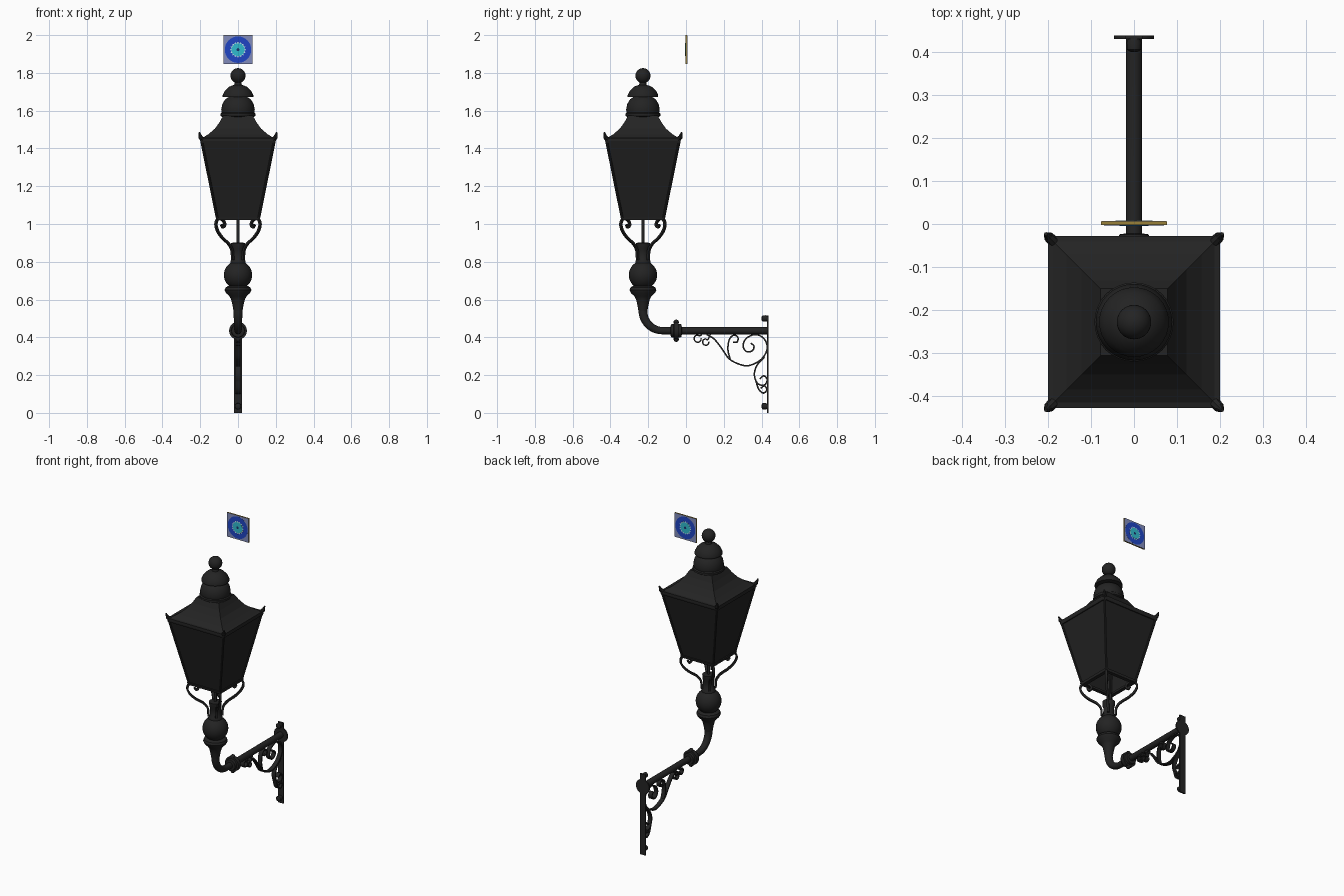
import bpy, bmesh
from math import pi, sin, cos, radians
from mathutils import Vector, Matrix

if "Cube" in bpy.data.objects:
    bpy.data.objects.remove(bpy.data.objects["Cube"], do_unlink=True)

AXIS = -0.228      # y of the lantern's centre line
PIPE_Z = 0.435     # height of the horizontal arm


def material(name, r, g, b):
    m = bpy.data.materials.new(name)
    m.use_nodes = True
    m.diffuse_color = (r, g, b, 1)
    node = next(n for n in m.node_tree.nodes if n.type == 'BSDF_PRINCIPLED')
    node.inputs["Base Color"].default_value = (r, g, b, 1)
    node.inputs["Roughness"].default_value = 0.7
    return m


IRON = material("black iron", 0.017, 0.017, 0.017)
PANE = material("dark pane", 0.015, 0.015, 0.015)
BRASS = material("brass edge", 0.32, 0.22, 0.04)
LAVENDER = material("lavender", 0.22, 0.26, 0.5)
BLUE = material("blue", 0.014, 0.06, 0.55)
WHITE = material("pale cyan", 0.55, 0.85, 0.85)
CYAN = material("cyan", 0.03, 0.5, 0.62)
NAVY = material("navy", 0.01, 0.03, 0.15)


def finish(name, bm, mat, smooth=True):
    bmesh.ops.recalc_face_normals(bm, faces=bm.faces)
    me = bpy.data.meshes.new(name)
    bm.to_mesh(me)
    bm.free()
    me.materials.append(mat)
    ob = bpy.data.objects.new(name, me)
    bpy.context.collection.objects.link(ob)
    if smooth:
        bpy.ops.object.select_all(action='DESELECT')
        ob.select_set(True)
        bpy.context.view_layer.objects.active = ob
        bpy.ops.object.shade_smooth_by_angle(angle=radians(40))
    return ob


def loft(bm, rings, caps=True):
    """Skin a list of closed rings of points."""
    vs = [[bm.verts.new(p) for p in ring] for ring in rings]
    for a, b in zip(vs, vs[1:]):
        for i in range(len(a)):
            j = (i + 1) % len(a)
            bm.faces.new((a[i], a[j], b[j], b[i]))
    if caps:
        bm.faces.new(vs[0])
        bm.faces.new(vs[-1])


def lathe(name, profile, origin, along_y=False, sides=32, mat=IRON):
    """Turn (radius, height) pairs around z, or around y."""
    turn = Matrix.Rotation(-pi / 2, 4, 'X') if along_y else Matrix()
    bm = bmesh.new()
    loft(bm, [[Vector(origin) + turn @ Vector((r * cos(2 * pi * i / sides), r * sin(2 * pi * i / sides), h))
               for i in range(sides)] for r, h in profile])
    return finish(name, bm, mat)


def ball(radius, centre, n=12):
    """Profile of a sphere."""
    return [(max(radius * sin(pi * i / n), 0.001), centre - radius * cos(pi * i / n)) for i in range(n + 1)]


def square(half, z):
    return [Vector((x * half, AXIS + y * half, z)) for x, y in ((-1, -1), (1, -1), (1, 1), (-1, 1))]


def smooth_path(points, n=6):
    """Catmull-Rom curve through the points."""
    p = [Vector(q) for q in points]
    p = [2 * p[0] - p[1]] + p + [2 * p[-1] - p[-2]]
    out = []
    for a, b, c, d in zip(p, p[1:], p[2:], p[3:]):
        for i in range(n):
            t = i / n
            out.append(0.5 * (2 * b + (c - a) * t + (2 * a - 5 * b + 4 * c - d) * t * t
                              + (3 * b - a - 3 * c + d) * t ** 3))
    return out + [p[-2]]


def ribbon(name, points, width, thick, place=None):
    """Flat bar bent in the y-z plane, with its width along x."""
    path = smooth_path(points)
    rings = []
    for i, p in enumerate(path):
        t = (path[min(i + 1, len(path) - 1)] - path[max(i - 1, 0)]).normalized()
        n = Vector((-t.y, t.x)) * thick / 2
        rings.append([Vector((sx * width / 2, p.x + s * n.x, p.y + s * n.y))
                      for sx, s in ((-1, -1), (1, -1), (1, 1), (-1, 1))])
    bm = bmesh.new()
    loft(bm, rings)
    if place:
        bm.transform(place)
    return finish(name, bm, IRON)


def bar(name, a, b, ra, rb, sides=8):
    """Straight tapered rod between two points."""
    a, b = Vector(a), Vector(b)
    q = (b - a).to_track_quat('Z', 'Y')
    bm = bmesh.new()
    loft(bm, [[c + q @ Vector((r * cos(2 * pi * i / sides), r * sin(2 * pi * i / sides), 0))
               for i in range(sides)] for c, r in ((a, ra), (b, rb))])
    return finish(name, bm, IRON)


def box(name, lo, hi, mat):
    bm = bmesh.new()
    loft(bm, [[(lo[0], lo[1], z), (hi[0], lo[1], z), (hi[0], hi[1], z), (lo[0], hi[1], z)]
              for z in (lo[2], hi[2])])
    return finish(name, bm, mat, False)


# Wall plate, flange and bolts
box("wall_plate", (-0.02, 0.43, 0), (0.02, 0.438, 0.515), IRON)
lathe("wall_flange", [(0.047, 0), (0.047, 0.008)], (0, 0.43, PIPE_Z), True)
for z in (0.035, 0.5):
    lathe("wall_bolt", [(0.008, -0.03), (0.016, -0.025), (0.017, -0.008), (0.012, 0.005)], (0, 0.43, z), True, 16)

# Bent pipe
bend = 0.105
path = [Vector((0, 0.432, PIPE_Z))]
for k in range(11):
    a = pi / 2 * k / 10
    path.append(Vector((0, AXIS + bend - bend * sin(a), PIPE_Z + bend - bend * cos(a))))
path.append(Vector((0, AXIS, 0.6)))
rings = []
for i, p in enumerate(path):
    t = (path[min(i + 1, len(path) - 1)] - path[max(i - 1, 0)]).normalized()
    n = Vector((0, -t.z, t.y))
    r = 0.019 + 0.005 * max(0, i - 1) / 11
    rings.append([p + r * (Vector((cos(u), 0, 0)) + sin(u) * n) for u in (2 * pi * j / 20 for j in range(20))])
bm = bmesh.new()
loft(bm, rings)
finish("bracket_pipe", bm, IRON)
lathe("pipe_collar", [(0.019, -0.03), (0.034, -0.028), (0.036, -0.013), (0.047, -0.012), (0.047, 0.012),
                      (0.036, 0.013), (0.034, 0.028), (0.019, 0.03)], (0, -0.052, PIPE_Z), True)
for s in (-1, 1):
    lathe("collar_knob", ball(0.014, 0), (0, -0.052, PIPE_Z + s * 0.045), sides=12)

# Scrollwork under the pipe
scrolls = {
    "large_scroll": [(.11, .415), (.15, .39), (.19, .34), (.23, .285), (.29, .255), (.34, .252), (.40, .285),
                     (.43, .34), (.415, .39), (.37, .415), (.32, .395), (.302, .355), (.32, .325), (.35, .328),
                     (.36, .352), (.343, .37)],
    "inner_scroll": [(.235, .28), (.222, .335), (.23, .39), (.255, .412), (.275, .398), (.27, .375), (.248, .374)],
    "lower_scroll": [(.415, .295), (.375, .25), (.362, .2), (.38, .155), (.415, .148), (.43, .175),
                     (.412, .196), (.39, .18)],
    "foot_scroll": [(.37, .17), (.385, .125), (.41, .105), (.428, .122), (.415, .143), (.395, .13)],
}
for name, pts in scrolls.items():
    ribbon(name, pts, 0.026, 0.008)
for y, z, r in ((0.062, 0.393, 0.019), (0.105, 0.375, 0.017)):
    turns = [(y + r * cos(a), z + r * sin(a)) for a in (0.9 + 2 * pi * k / 8 for k in range(8))]
    ribbon("small_curl", [(y + 0.025, PIPE_Z - 0.015)] + turns, 0.026, 0.007)

# Turned post with ball
lathe("turned_post", [(0.024, 0.54), (0.029, 0.57), (0.036, 0.6), (0.045, 0.617), (0.064, 0.635), (0.071, 0.65),
                      (0.066, 0.664), (0.052, 0.672)], (0, AXIS, 0))
lathe("post_ball", ball(0.075, 0.73, 18), (0, AXIS, 0))
lathe("post_neck", [(0.04, 0.79), (0.04, 0.805), (0.032, 0.815), (0.031, 0.86), (0.035, 0.87), (0.037, 0.9),
                    (0.015, 0.902)], (0, AXIS, 0))
lathe("gas_rod", [(0.008, 0.89), (0.008, 1.1)], (0, AXIS, 0), sides=10)

# Four scrolled arms, one to each corner of the lantern
arm = [(.04, .81), (.045, .86), (.07, .895), (.115, .925), (.15, .96), (.165, .995), (.155, 1.022), (.13, 1.027),
       (.107, 1.015), (.1, .995), (.113, .983), (.123, .997)]
for k in range(4):
    place = Matrix.Translation((0, AXIS, 0)) @ Matrix.Rotation(pi / 4 + k * pi / 2, 4, 'Z')
    ribbon("support_arm", arm, 0.014, 0.012, place)

# Lantern panes, open below
bm = bmesh.new()
loft(bm, [square(0.108, 1.025), square(0.193, 1.44)], caps=False)
finish("lantern_panes", bm, PANE, False)


def frame(name, steps):
    """Square moulding, closed back on its first ring."""
    b = bmesh.new()
    loft(b, [square(h, z) for h, z in steps + steps[:1]], caps=False)
    bmesh.ops.remove_doubles(b, verts=b.verts, dist=0.0001)
    finish(name, b, IRON, False)


frame("bottom_frame", [(0.092, 1.02), (0.115, 1.02), (0.118, 1.035), (0.094, 1.035)])
frame("eaves_frame", [(0.18, 1.43), (0.197, 1.43), (0.2, 1.44), (0.2, 1.455), (0.18, 1.458)])

# Corner bars and flared horns
for sx in (-1, 1):
    for sy in (-1, 1):
        def corner(d, z):
            return (sx * d, AXIS + sy * d, z)
        bar("corner_bar", corner(0.109, 1.025), corner(0.193, 1.44), 0.007, 0.007)
        bar("horn_base", corner(0.182, 1.442), corner(0.199, 1.46), 0.014, 0.012)
        bar("horn_tip", corner(0.197, 1.456), corner(0.205, 1.485), 0.012, 0.004)

# Concave roof
bm = bmesh.new()
loft(bm, [square(h, z) for h, z in ((0.195, 1.452), (0.157, 1.475), (0.122, 1.505), (0.097, 1.54), (0.078, 1.575))])
finish("roof", bm, IRON, False)

# Stacked chimney caps and finial
lathe("lower_cap", [(0.08, 1.565), (0.092, 1.572), (0.092, 1.585), (0.086, 1.59), (0.089, 1.605), (0.083, 1.635),
                    (0.068, 1.66), (0.05, 1.672), (0.05, 1.69)], (0, AXIS, 0))
lathe("upper_cap", [(0.05, 1.672), (0.081, 1.672), (0.081, 1.682), (0.07, 1.705), (0.05, 1.725), (0.035, 1.732),
                    (0.02, 1.736), (0.018, 1.755)], (0, AXIS, 0))
lathe("finial_ball", ball(0.04, 1.785, 16), (0, AXIS, 0))

# Floating square plaque with a round target on both faces
MID, TARGET_Z = 0.002, 1.923
box("plaque_edge", (-0.077, MID - 0.004, 1.846), (0.077, MID + 0.004, 2.0), BRASS)
for s in (-1, 1):
    y = MID + s * 0.0042
    box("plaque_face", (-0.076, y - 0.0005, 1.847), (0.076, y + 0.0005, 1.999), LAVENDER)
    layers = (("blue_disc", 0.07, 0.07, BLUE), ("pale_burst", 0.043, 0.034, WHITE),
              ("cyan_disc", 0.034, 0.034, CYAN), ("navy_dot", 0.008, 0.008, NAVY))
    for k, (name, r1, r2, mat) in enumerate(layers):
        bm = bmesh.new()
        loft(bm, [[((r1, r2)[i % 2] * cos(pi * i / 16), y + s * d, TARGET_Z + (r1, r2)[i % 2] * sin(pi * i / 16))
                   for i in range(32)] for d in (0, 0.0009 + 0.0005 * k)])
        finish(name, bm, mat, False)
